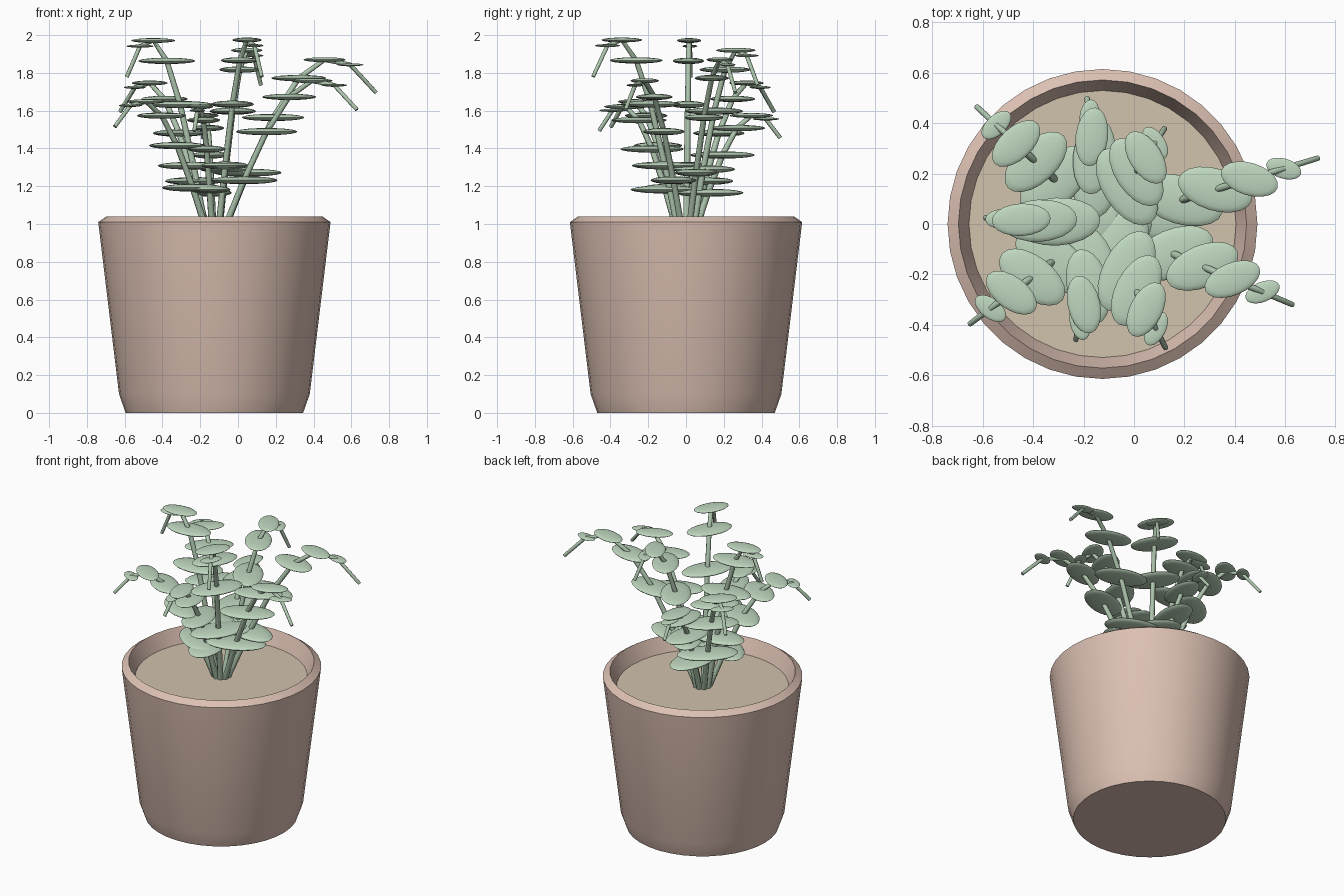
import bpy, bmesh, math
from mathutils import Matrix, Vector

if "Cube" in bpy.data.objects:
    bpy.data.objects.remove(bpy.data.objects["Cube"])

CX = -0.125          # pot and plant axis
SOIL_Z = 0.94


def material(name, rgb):
    m = bpy.data.materials.new(name)
    m.diffuse_color = (*rgb, 1)
    m.use_nodes = True
    m.node_tree.nodes["Principled BSDF"].inputs["Base Color"].default_value = m.diffuse_color
    return m


clay = material("clay", (0.72, 0.53, 0.45))
earth = material("earth", (0.64, 0.54, 0.42))
leaf_green = material("leaf_green", (0.52, 0.68, 0.52))
stem_green = material("stem_green", (0.42, 0.56, 0.42))


def add_object(name, bm, mat):
    bmesh.ops.recalc_face_normals(bm, faces=bm.faces)
    me = bpy.data.meshes.new(name)
    bm.to_mesh(me)
    bm.free()
    me.materials.append(mat)
    ob = bpy.data.objects.new(name, me)
    bpy.context.collection.objects.link(ob)
    return ob


def smooth(ob, degrees=35):
    bpy.ops.object.select_all(action='DESELECT')
    ob.select_set(True)
    bpy.context.view_layer.objects.active = ob
    bpy.ops.object.shade_smooth_by_angle(angle=math.radians(degrees))


def lathe(name, profile, mat, sides=36):
    bm = bmesh.new()
    vs = [bm.verts.new((r, 0, z)) for r, z in profile]
    es = [bm.edges.new(p) for p in zip(vs, vs[1:])]
    bmesh.ops.spin(bm, geom=vs + es, axis=(0, 0, 1), cent=(0, 0, 0),
                   steps=sides, angle=math.tau)
    bmesh.ops.remove_doubles(bm, verts=bm.verts, dist=1e-4)
    bmesh.ops.translate(bm, verts=bm.verts, vec=(CX, 0, 0))
    ob = add_object(name, bm, mat)
    smooth(ob)
    return ob


# Pot with bevelled rim and foot, filled with soil
lathe("pot", [(0, 0), (0.47, 0), (0.505, 0.1), (0.615, 1.01), (0.572, 1.04),
              (0.522, 0.92), (0, 0.92)], clay)
lathe("soil", [(0, 0.925), (0.52, 0.925), (0.53, SOIL_Z), (0, SOIL_Z)], earth)

# Stems: (reach, arch height), spaced 40 degrees apart
STEMS = [(0.895, 0.94), (0.452, 0.99), (0.503, 0.643), (0.683, 0.816),
         (0.465, 1.042), (0.66, 0.717), (0.472, 0.69), (0.552, 1.045),
         (0.82, 0.828)]
LEAF_SIZES = [0.19, 0.173, 0.152, 0.117, 0.072]   # half lengths, base to tip
STEPS = 6


def stem_point(angle, reach, height, t):
    r = 0.04 + (reach - 0.04) * t
    z = SOIL_Z - 0.005 + height * math.sin(0.7 * math.pi * t)
    return Vector((CX + r * math.cos(angle), r * math.sin(angle), z))


curve = bpy.data.curves.new("stems", 'CURVE')
curve.dimensions = '3D'
curve.bevel_depth = 0.018
curve.bevel_resolution = 2
curve.use_fill_caps = True
leaves = bmesh.new()

for i, (reach, height) in enumerate(STEMS):
    angle = math.radians(17 + 40 * i)
    pts = [stem_point(angle, reach, height, k / STEPS) for k in range(STEPS + 1)]
    spline = curve.splines.new('POLY')
    spline.points.add(STEPS)
    for k, p in enumerate(pts):
        spline.points[k].co = (*p, 1)
        spline.points[k].radius = 1 - 0.4 * k / STEPS
    # Flat oval leaf threaded on each joint
    for p, a in zip(pts[1:], LEAF_SIZES):
        mat = (Matrix.Translation(p) @ Matrix.Rotation(-angle, 4, 'Z')
               @ Matrix.Diagonal((a, a * 0.55, a * 0.11, 1)))
        bmesh.ops.create_uvsphere(leaves, u_segments=20, v_segments=10,
                                  radius=1, matrix=mat)

smooth(add_object("leaves", leaves, leaf_green), 60)

curve.materials.append(stem_green)
stems = bpy.data.objects.new("stems", curve)
bpy.context.collection.objects.link(stems)
bpy.ops.object.select_all(action='DESELECT')
stems.select_set(True)
bpy.context.view_layer.objects.active = stems
bpy.ops.object.convert(target='MESH')
smooth(bpy.context.view_layer.objects.active, 50)
